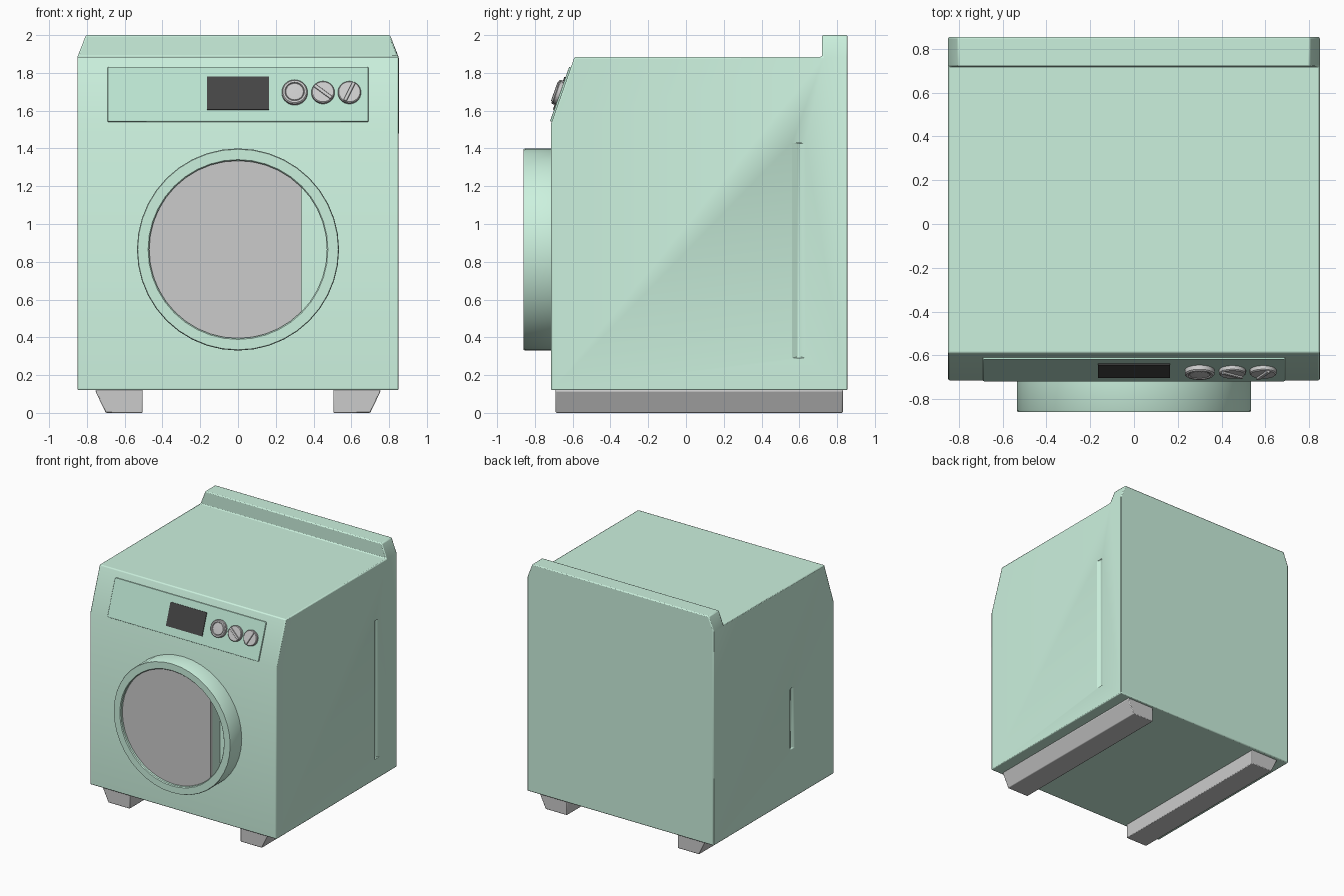
import bpy, bmesh, math
from mathutils import Matrix, Vector

if "Cube" in bpy.data.objects:
    bpy.data.objects.remove(bpy.data.objects["Cube"])


def material(name, rgb):
    m = bpy.data.materials.new(name)
    m.diffuse_color = (*rgb, 1)
    m.use_nodes = True
    m.node_tree.nodes["Principled BSDF"].inputs["Base Color"].default_value = m.diffuse_color
    return m


MINT = material("mint", (0.60, 0.88, 0.73))
PANEL = material("panel_mint", (0.50, 0.78, 0.64))
DARK = material("display_dark", (0.06, 0.06, 0.06))


def finish(bm, name, mat=None, bevel=0.0, matrix=None):
    bmesh.ops.recalc_face_normals(bm, faces=bm.faces)
    me = bpy.data.meshes.new(name)
    bm.to_mesh(me)
    bm.free()
    ob = bpy.data.objects.new(name, me)
    bpy.context.collection.objects.link(ob)
    if matrix:
        ob.matrix_world = matrix
    if mat:
        me.materials.append(mat)
    if bevel:
        b = ob.modifiers.new("bevel", "BEVEL")
        b.width, b.segments, b.limit_method = bevel, 2, "ANGLE"
        b.angle_limit = math.radians(30)
    bpy.ops.object.select_all(action="DESELECT")
    ob.select_set(True)
    bpy.context.view_layer.objects.active = ob
    bpy.ops.object.shade_smooth_by_angle(angle=math.radians(35))
    return ob


def prism_bm(points, direction):
    bm = bmesh.new()
    f = bm.faces.new([bm.verts.new(p) for p in points])
    r = bmesh.ops.extrude_face_region(bm, geom=[f])
    verts = [v for v in r["geom"] if isinstance(v, bmesh.types.BMVert)]
    bmesh.ops.translate(bm, verts=verts, vec=direction)
    return bm


def lathe(name, profile, matrix, mat=None, steps=32, closed=False):
    # profile of (radius, height) pairs spun about local z
    bm = bmesh.new()
    vs = [bm.verts.new((r, 0, h)) for r, h in profile]
    pairs = list(zip(vs, vs[1:])) + ([(vs[-1], vs[0])] if closed else [])
    edges = [bm.edges.new(p) for p in pairs]
    bmesh.ops.spin(bm, geom=vs + edges, cent=(0, 0, 0), axis=(0, 0, 1),
                   angle=math.tau, steps=steps, use_duplicate=False)
    bmesh.ops.remove_doubles(bm, verts=bm.verts, dist=1e-4)
    return finish(bm, name, mat, matrix=matrix)


def box(name, size, matrix, mat=None, bevel=0.0):
    bm = bmesh.new()
    bmesh.ops.create_cube(bm, size=1)
    bmesh.ops.scale(bm, vec=size, verts=bm.verts)
    return finish(bm, name, mat, bevel, matrix)


# Cabinet with sloped fascia and raised rear ledge
side = [(-.715, .12), (.855, .12), (.855, 1.885), (.72, 1.885), (-.59, 1.885), (-.715, 1.53)]
bm = prism_bm([(-.85, y, z) for y, z in side], (1.7, 0, 0))
bm.normal_update()
rear = next(f for f in bm.faces
            if (f.calc_center_median() - Vector((0, .7875, 1.885))).length < .01)
r = bmesh.ops.extrude_face_region(bm, geom=[rear])
bm.faces.remove(rear) if rear.is_valid else None
for v in r["geom"]:
    if isinstance(v, bmesh.types.BMVert):
        v.co.z = 2.0
        v.co.x *= .805 / .85
cabinet = finish(bm, "cabinet", MINT)

# Shallow V grooves pressed into the sides
for sign, y0, y1, z0, z1 in ((1, .56, .635, .29, 1.43), (-1, -.20, -.14, .53, 1.03)):
    x, mid = .851 * sign, (y0 + y1) / 2
    cut = finish(prism_bm([(x, y0, z0), (x, y1, z0), (x - .018 * sign, mid, z0)],
                          (0, 0, z1 - z0)), "groove_cutter")
    cut.hide_render = True
    cut.hide_set(True)
    m = cabinet.modifiers.new("groove", "BOOLEAN")
    m.object, m.operation, m.solver = cut, "DIFFERENCE", "EXACT"
b = cabinet.modifiers.new("bevel", "BEVEL")
b.width, b.segments, b.limit_method = .008, 2, "ANGLE"

# Runner feet
for sign, name in ((-1, "left_foot"), (1, "right_foot")):
    prof = [(.505, .125), (.505, 0), (.70, 0), (.755, .115), (.75, .125)]
    finish(prism_bm([(sign * x, -.69, z) for x, z in prof], (0, 1.52, 0)), name, bevel=.012)

# Door ring, core and window
door = Matrix.Translation((0, -.715, .865)) @ Matrix.Rotation(math.pi / 2, 4, "X")
lathe("door_ring", [(.47, -.005), (.535, -.005), (.535, .137), (.531, .145),
                    (.476, .145), (.47, .138)], door, MINT, 40, True)
a = math.acos(.335 / .47)
arc = [a + (math.tau - 2 * a) * i / 26 for i in range(27)]
for name, h0, h1, mat in (("door_core", -.005, .095, MINT), ("door_window", .095, .12, None)):
    finish(prism_bm([(.471 * math.cos(t), .471 * math.sin(t), h0) for t in arc],
                    (0, 0, h1 - h0)), name, mat, matrix=door)

# Control panel and display on the slope
slope = Matrix.Translation((0, -.660, 1.685)) @ Matrix.Rotation(math.atan2(.355, .125), 4, "X")


def on_slope(x, y, z):
    return slope @ Matrix.Translation((x, y, z))


box("control_panel", (1.38, .306, .016), on_slope(0, 0, .002), PANEL, .004)
box("display", (.33, .184, .008), on_slope(0, .003, .012), DARK)

# Push button with raised rim
lathe("start_button", [(.068, .005), (.068, .03), (.062, .036), (.052, .036),
                       (.049, .030), (.046, .034), (0, .037)], on_slope(.30, .005, 0), steps=28)

# Turning knobs with grip bars
for i, (x, deg) in enumerate(((.45, -38), (.59, 65)), 1):
    m = on_slope(x, .005, 0)
    lathe(f"knob_{i}", [(.061, .005), (.061, .027), (.056, .032), (0, .032)], m, steps=28)
    box(f"knob_grip_{i}", (.114, .018, .016),
        m @ Matrix.Rotation(math.radians(deg), 4, "Z") @ Matrix.Translation((0, 0, .033)),
        bevel=.003)
